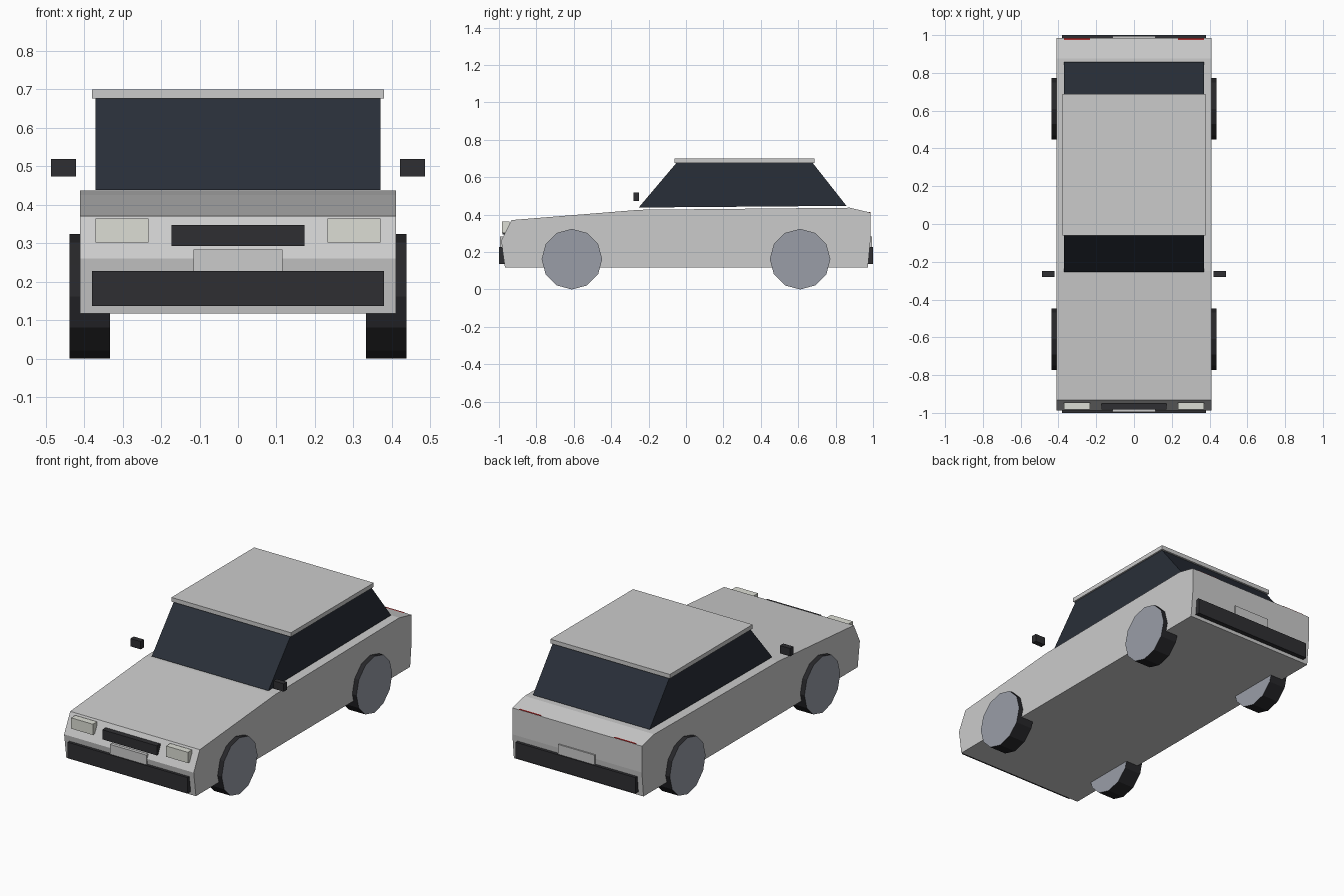
import bpy, bmesh
from math import pi
from mathutils import Matrix

if "Cube" in bpy.data.objects:
    bpy.data.objects.remove(bpy.data.objects["Cube"])


def material(name, rgb):
    m = bpy.data.materials.new(name)
    m.diffuse_color = (*rgb, 1)
    m.use_nodes = True
    m.node_tree.nodes["Principled BSDF"].inputs["Base Color"].default_value = m.diffuse_color
    return m


GLASS = material("dark_glass", (0.022, 0.028, 0.04))
BLACK = material("black_trim", (0.028, 0.028, 0.032))
RUBBER = material("rubber", (0.02, 0.02, 0.023))
HUB = material("hub_grey", (0.32, 0.34, 0.39))
LAMP = material("lamp", (0.72, 0.73, 0.66))
PLATE = material("plate", (0.55, 0.55, 0.55))
RED = material("tail_red", (0.4, 0.03, 0.03))


def finish(name, bm, *mats):
    bmesh.ops.recalc_face_normals(bm, faces=bm.faces)
    me = bpy.data.meshes.new(name)
    bm.to_mesh(me)
    bm.free()
    for m in mats:
        me.materials.append(m)
    ob = bpy.data.objects.new(name, me)
    bpy.context.collection.objects.link(ob)
    return ob


def box(name, x, y, z, *mats):
    """Box from (min, max) ranges."""
    bm = bmesh.new()
    size = [b - a for a, b in (x, y, z)]
    mid = [(a + b) / 2 for a, b in (x, y, z)]
    bmesh.ops.create_cube(bm, size=1, matrix=Matrix.Translation(mid) @ Matrix.Diagonal((*size, 1)))
    return finish(name, bm, *mats)


def extrude_profile(name, points, half_width, *mats):
    """Side profile (y, z) extruded across x."""
    bm = bmesh.new()
    face = bm.faces.new([bm.verts.new((-half_width, y, z)) for y, z in points])
    ext = bmesh.ops.extrude_face_region(bm, geom=[face], use_keep_orig=True)
    moved = [g for g in ext["geom"] if isinstance(g, bmesh.types.BMVert)]
    bmesh.ops.translate(bm, verts=moved, vec=(2 * half_width, 0, 0))
    return finish(name, bm, *mats)


def wheel(name, x, y):
    r = 0.162
    bm = bmesh.new()
    bmesh.ops.create_cone(bm, cap_ends=True, segments=12, radius1=r, radius2=r, depth=0.105,
                          matrix=Matrix.Translation((x, y, r)) @ Matrix.Rotation(pi / 2, 4, 'Y'))
    for f in bm.faces:
        f.material_index = 1 if len(f.verts) > 4 else 0
    return finish(name, bm, RUBBER, HUB)


# Body shell
extrude_profile("body", [(-0.968, 0.118), (-0.988, 0.26), (-0.933, 0.371), (-0.25, 0.426),
                         (0.875, 0.437), (0.986, 0.411), (0.986, 0.26), (0.972, 0.118)], 0.411)

# Glasshouse and roof
extrude_profile("cabin_glass", [(-0.253, 0.438), (-0.05, 0.678), (0.676, 0.678), (0.858, 0.447)],
                0.37, GLASS)
box("roof", (-0.379, 0.379), (-0.062, 0.688), (0.676, 0.7))

# Bumpers and number plates, front and rear
for end, s in (("front", -1), ("rear", 1)):
    box(end + "_bumper", (-0.38, 0.38), sorted((s * 0.965, s * 1.0)), (0.137, 0.228), BLACK)
    box(end + "_plate", (-0.115, 0.115), sorted((s * 0.975, s * 0.994)), (0.222, 0.284), PLATE)

# Grille
box("grille", (-0.173, 0.173), (-0.982, -0.95), (0.293, 0.348), BLACK)

# Paired parts
for side, s in (("left", -1), ("right", 1)):
    lamp_x = sorted((s * 0.232, s * 0.37))
    box(side + "_headlight", lamp_x, (-0.983, -0.945), (0.302, 0.364), LAMP)
    box(side + "_tail_light", lamp_x, (0.96, 0.9855), (0.34, 0.4135), RED)
    box(side + "_mirror", sorted((s * 0.421, s * 0.486)), (-0.28, -0.25), (0.474, 0.519), BLACK)
    for end, y in (("front", -0.61), ("rear", 0.61)):
        wheel(f"{end}_{side}_wheel", s * 0.385, y)
